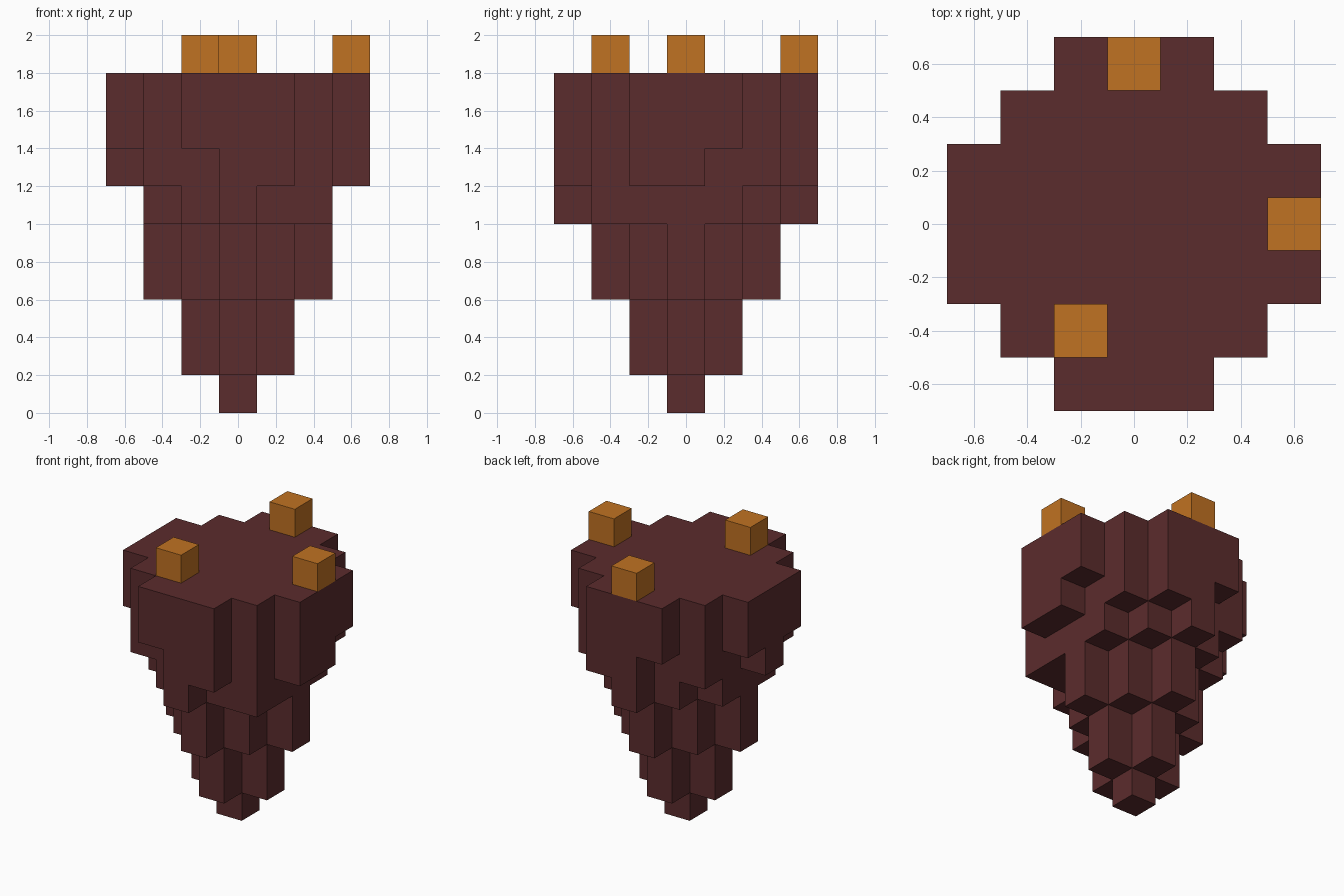
import bpy
import bmesh
from mathutils import Vector

CELL = 0.2
TOP = 9

# Lowest layer of every block column, rows from back to front, dot = empty
COLUMNS = [
    "..756..",
    ".65356.".replace("3", "3"),
    "7531357",
    "6310136",
    "7531356",
    ".65355.",
    "..756..",
]

default = bpy.data.objects.get("Cube")
if default:
    bpy.data.objects.remove(default, do_unlink=True)


def make_material(name, colour):
    mat = bpy.data.materials.new(name)
    mat.use_nodes = True
    mat.diffuse_color = colour
    mat.node_tree.nodes["Principled BSDF"].inputs["Base Color"].default_value = colour
    return mat


def build_blocks(name, cells, mat):
    """Outer skin of a set of grid cells, with flat areas joined."""
    bm = bmesh.new()
    for cell in cells:
        centre = Vector(cell)
        for axis in range(3):
            for sign in (-1, 1):
                normal = Vector((0, 0, 0))
                normal[axis] = sign
                if tuple(int(c) for c in centre + normal) in cells:
                    continue
                u = Vector((0, 0, 0))
                u[(axis + 1) % 3] = 0.5
                v = normal.cross(u)
                mid = centre + normal / 2 + Vector((0, 0, 0.5))
                corners = (mid - u - v, mid + u - v, mid + u + v, mid - u + v)
                bm.faces.new([bm.verts.new(c * CELL) for c in corners])
    bmesh.ops.remove_doubles(bm, verts=bm.verts, dist=0.001)
    bmesh.ops.dissolve_limit(bm, angle_limit=0.01, verts=bm.verts, edges=bm.edges)
    mesh = bpy.data.meshes.new(name)
    bm.to_mesh(mesh)
    bm.free()
    mesh.materials.append(mat)
    obj = bpy.data.objects.new(name, mesh)
    bpy.context.collection.objects.link(obj)


maroon = make_material("dark maroon", (0.105, 0.025, 0.026, 1))
orange = make_material("amber orange", (0.527, 0.168, 0.016, 1))

# Tapered rock body
rock = {
    (col - 3, 3 - row, z)
    for row, line in enumerate(COLUMNS)
    for col, start in enumerate(line) if start != "."
    for z in range(int(start), TOP)
}
build_blocks("rock_body", rock, maroon)

# Small cubes standing on the flat top
for side, (x, y) in {"back": (0, 3), "left": (3, 0), "front": (-1, -2)}.items():
    build_blocks(side + "_top_cube", {(x, y, TOP)}, orange)
